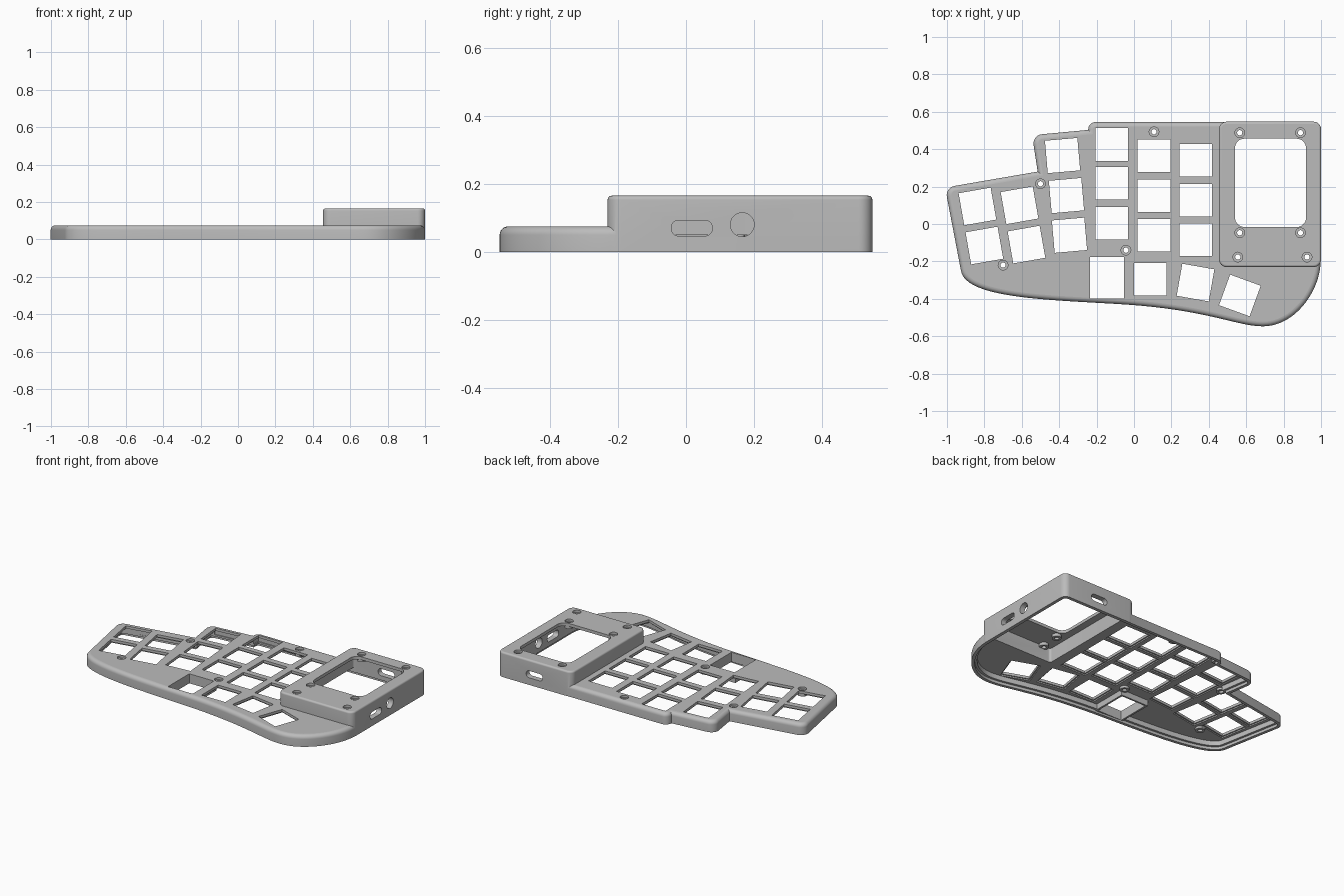
import bpy, bmesh
from math import pi, sin, cos, tan, atan2, radians
from mathutils import Vector, Matrix
from mathutils.geometry import interpolate_bezier

cube = bpy.data.objects.get("Cube")
if cube:
    bpy.data.objects.remove(cube, do_unlink=True)

grey = bpy.data.materials.new("plain grey")
grey.use_nodes = True
grey.diffuse_color = (0.5, 0.5, 0.5, 1)
grey.node_tree.nodes["Principled BSDF"].inputs["Base Color"].default_value = (0.5, 0.5, 0.5, 1)


# ---- profile helpers ----
def rounded(corners, steps=8):
    """Closed 2D outline from (x, y, radius) corners."""
    out, n = [], len(corners)
    for i, (x, y, r) in enumerate(corners):
        p = Vector((x, y))
        if r == 0:
            out.append(p)
            continue
        a = (Vector(corners[i - 1][:2]) - p).normalized()
        b = (Vector(corners[(i + 1) % n][:2]) - p).normalized()
        half = a.angle(b) / 2
        mid = p + (a + b).normalized() * r / sin(half)
        s, e = p + a * r / tan(half) - mid, p + b * r / tan(half) - mid
        start = atan2(s.y, s.x)
        turn = (atan2(e.y, e.x) - start + pi) % (2 * pi) - pi
        for k in range(steps + 1):
            t = start + turn * k / steps
            out.append(mid + Vector((cos(t), sin(t))) * r)
    return [p for i, p in enumerate(out) if (p - out[i - 1]).length > 1e-4]


def inset(points, d):
    """Move a clockwise outline inward by d."""
    out, n = [], len(points)
    for i, p in enumerate(points):
        u = (p - points[i - 1]).normalized()
        v = (points[(i + 1) % n] - p).normalized()
        a, b = Vector((u.y, -u.x)), Vector((v.y, -v.x))
        out.append(p + (a + b) * d / (1 + a.dot(b)))
    return out


def rect(cx, cy, w, h, r=0.0, turn=0.0):
    w, h = w / 2, h / 2
    rot = Matrix.Rotation(radians(turn), 2)
    pts = rounded([(-w, -h, r), (-w, h, r), (w, h, r), (w, -h, r)])
    return [rot @ p + Vector((cx, cy)) for p in pts]


def circle(cx, cy, r, n=24):
    return [Vector((cx + r * cos(2 * pi * k / n), cy - r * sin(2 * pi * k / n))) for k in range(n)]


# ---- solid helpers ----
def loft(bm, rings, matrix=Matrix()):
    """Closed solid through (outline, height) rings."""
    loops = [[bm.verts.new(matrix @ Vector((p.x, p.y, z))) for p in pts] for pts, z in rings]
    n = len(loops[0])
    for lo, hi in zip(loops, loops[1:]):
        for i in range(n):
            bm.faces.new((lo[i], lo[(i + 1) % n], hi[(i + 1) % n], hi[i]))
    bm.faces.new(loops[0])
    bm.faces.new(loops[-1])


def solid(name, *lofts):
    bm = bmesh.new()
    for item in lofts:
        loft(bm, *item)
    bmesh.ops.recalc_face_normals(bm, faces=bm.faces)
    mesh = bpy.data.meshes.new(name)
    bm.to_mesh(mesh)
    bm.free()
    obj = bpy.data.objects.new(name, mesh)
    bpy.context.collection.objects.link(obj)
    mesh.materials.append(grey)
    return obj


def prism(pts, z0, z1, matrix=Matrix()):
    return [(pts, z0), (pts, z1)], matrix


def domed(pts, top, r, steps=6):
    """Rings of a slab with a rounded top edge."""
    rings = [(pts, 0)]
    for k in range(steps + 1):
        a = pi / 2 * k / steps
        rings.append((inset(pts, r * (1 - cos(a))), top - r + r * sin(a)))
    return (rings,)


def combine(target, tool, operation):
    tool.hide_render = True
    mod = target.modifiers.new("combine", 'BOOLEAN')
    mod.object, mod.operation, mod.solver = tool, operation, 'EXACT'
    graph = bpy.context.evaluated_depsgraph_get()
    graph.update()
    mesh = bpy.data.meshes.new_from_object(target.evaluated_get(graph))
    target.modifiers.clear()
    target.data = mesh
    bpy.data.objects.remove(tool, do_unlink=True)


# ---- case outline: stepped back edge and curved front edge ----
front = []
for a, b, c, d in (((0.998, -0.2), (0.995, -0.36), (0.86, -0.547), (0.69, -0.547)),
                   ((0.69, -0.547), (0.55, -0.547), (0.4, -0.46), (-0.05, -0.43)),
                   ((-0.05, -0.43), (-0.45, -0.405), (-0.9, -0.4), (-0.925, -0.25))):
    pts = interpolate_bezier(*(Vector(p) for p in (a, b, c, d)), 24)
    front += [(p.x, p.y, 0) for p in pts]
outline = rounded(front + [(-1.01, 0.195, 0.05), (-0.515, 0.28, 0), (-0.545, 0.475, 0.05),
                           (-0.245, 0.503, 0), (-0.245, 0.545, 0.04), (0.998, 0.545, 0.04)])

case = solid("keyboard_case", domed(outline, 0.075, 0.025))

# ---- raised housing, then hollow both from below ----
housing = solid("raised_housing", domed(rect(0.7275, 0.1585, 0.545, 0.777, 0.04), 0.165, 0.012))
combine(case, housing, 'UNION')
wide, narrow = inset(outline, 0.02), inset(outline, 0.035)
combine(case, solid("case_cavity", ([(wide, -0.1), (wide, 0.018), (narrow, 0.018), (narrow, 0.05)],)),
        'DIFFERENCE')
combine(case, solid("housing_cavity", prism(rect(0.7275, 0.1585, 0.473, 0.705, 0.015), -0.1, 0.145)),
        'DIFFERENCE')

# ---- screw bosses and the frame of the deep opening ----
case_screws = [(0.107, 0.493), (-0.5, 0.215), (-0.7, -0.22), (-0.043, -0.14)]
housing_screws = [(0.565, 0.488), (0.89, 0.488), (0.565, -0.047), (0.89, -0.047),
                  (0.555, -0.177), (0.925, -0.177)]
screws = [(x, y, 0.075) for x, y in case_screws] + [(x, y, 0.165) for x, y in housing_screws]
combine(case, solid("screw_bosses", *[prism(circle(x, y, 0.029), z - 0.04, z - 0.015)
                                      for x, y, z in screws]), 'UNION')
combine(case, solid("deep_frame", prism(rect(-0.144, -0.287, 0.205, 0.245), 0.012, 0.06)), 'UNION')

# ---- key openings: (x, rows, tilt) per column ----
columns = [(-0.837, [0.094], 10), (-0.8, [-0.115], 10), (-0.612, [0.1], 10), (-0.575, [-0.11], 10),
           (-0.382, [0.366], 5), (-0.361, [0.152], 5), (-0.345, [-0.06], 5),
           (-0.12, [0.425, 0.217, 0.005], 0), (0.107, [0.366, 0.152, -0.06], 0),
           (0.329, [0.34, 0.127, -0.083], 0),
           (0.087, [-0.295], 0), (0.329, [-0.313], -10), (0.566, [-0.382], -20)]
keys = [(x, y, tilt) for x, rows, tilt in columns for y in rows]
combine(case, solid("key_openings", *[prism(rect(x, y, 0.174, 0.174, 0, t), -0.1, 0.2)
                                      for x, y, t in keys]), 'DIFFERENCE')
combine(case, solid("key_pockets", *[prism(rect(x, y, 0.19, 0.19, 0, t), 0.03, 0.058)
                                     for x, y, t in keys]), 'DIFFERENCE')

# ---- deep opening and display window ----
combine(case, solid("large_openings", prism(rect(-0.144, -0.287, 0.18, 0.222), -0.1, 0.2),
                    prism(rect(0.73, 0.22, 0.38, 0.472, 0.05), 0.1, 0.2)), 'DIFFERENCE')

# ---- counterbored screw holes ----
combine(case, solid("screw_holes", *[([(circle(x, y, 0.014), -0.1), (circle(x, y, 0.014), z - 0.014),
                                       (circle(x, y, 0.026), z - 0.014), (circle(x, y, 0.026), z + 0.05)],)
                                     for x, y, z in screws]), 'DIFFERENCE')

# ---- side ports and back slot ----
along_x = Matrix(((0, 0, 1, 0), (1, 0, 0, 0), (0, 1, 0, 0), (0, 0, 0, 1)))
along_y = Matrix(((1, 0, 0, 0), (0, 0, 1, 0), (0, 1, 0, 0), (0, 0, 0, 1)))
combine(case, solid("ports", prism(rect(0.017, 0.07, 0.12, 0.046, 0.021), 0.9, 1.1, along_x),
                    prism(circle(0.165, 0.08, 0.035), 0.9, 1.1, along_x)), 'DIFFERENCE')
combine(case, solid("back_slot", prism(rect(0.73, 0.07, 0.12, 0.046, 0.021), 0.48, 0.6, along_y)),
        'DIFFERENCE')

# ---- shading: smooth rounded edges, flat tops and undersides ----
bpy.ops.object.select_all(action='DESELECT')
case.select_set(True)
bpy.context.view_layer.objects.active = case
bpy.ops.object.shade_smooth_by_angle(angle=radians(30))
for face in case.data.polygons:
    if abs(face.normal.z) > 0.999:
        face.use_smooth = False
